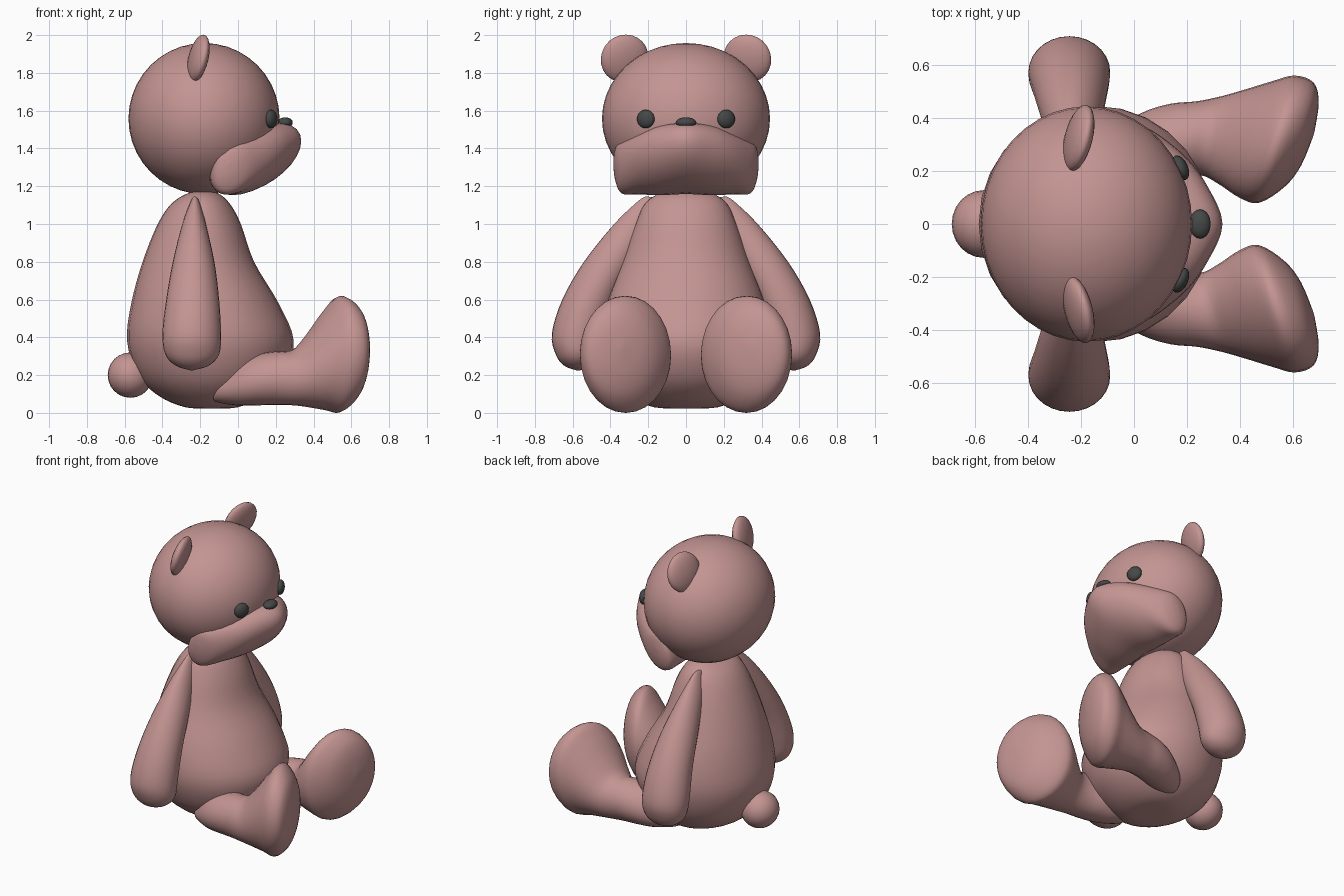
import bpy, bmesh
from math import sin, cos, pi, radians
from mathutils import Vector, Matrix

if "Cube" in bpy.data.objects:
    bpy.data.objects.remove(bpy.data.objects["Cube"])


def material(name, rgb):
    m = bpy.data.materials.new(name)
    m.diffuse_color = (*rgb, 1)
    m.use_nodes = True
    m.node_tree.nodes["Principled BSDF"].inputs["Base Color"].default_value = m.diffuse_color
    return m


FUR = material("rose_fur", (0.55, 0.30, 0.29))
DARK = material("dark_button", (0.06, 0.065, 0.065))


def finish(name, bm, mat):
    bmesh.ops.recalc_face_normals(bm, faces=bm.faces)
    for f in bm.faces:
        f.smooth = True
    me = bpy.data.meshes.new(name)
    bm.to_mesh(me)
    bm.free()
    me.materials.append(mat)
    ob = bpy.data.objects.new(name, me)
    bpy.context.collection.objects.link(ob)
    return ob


def ball(name, center, radii, mat=FUR, rot=Matrix(), seg=32):
    bm = bmesh.new()
    m = Matrix.Translation(center) @ rot @ Matrix.Diagonal((*radii, 1))
    bmesh.ops.create_uvsphere(bm, u_segments=seg, v_segments=seg // 2, radius=1, matrix=m)
    return finish(name, bm, mat)


def spline(rows, steps=4):
    """Smooth curve through all rows of numbers."""
    out = []
    last = len(rows) - 1
    for i in range(last):
        a, b, c, d = (rows[max(i - 1, 0)], rows[i], rows[i + 1], rows[min(i + 2, last)])
        for k in range(steps):
            t = k / steps
            out.append([q + .5 * t * (r - p + t * (2*p - 5*q + 4*r - s + t * (3*(q - r) + s - p)))
                        for p, q, r, s in zip(a, b, c, d)])
    return out + [list(rows[-1])]


def loft(name, axis, rows, side=1, shear=lambda v: v, seg=28):
    """Skin elliptical rings; each row is position on axis, then low/high on the other two axes."""
    others = [i for i in range(3) if i != axis]
    bm = bmesh.new()
    rings = []
    for t, lo1, hi1, lo2, hi2 in spline(rows):
        ring = []
        for k in range(seg):
            a = 2 * pi * k / seg
            v = Vector()
            v[axis] = t
            v[others[0]] = (lo1 + hi1) / 2 + (hi1 - lo1) / 2 * cos(a)
            v[others[1]] = (lo2 + hi2) / 2 + (hi2 - lo2) / 2 * sin(a)
            v = shear(v)
            v.y *= side
            ring.append(bm.verts.new(v))
        rings.append(ring)
    for r0, r1 in zip(rings, rings[1:]):
        for k in range(seg):
            n = (k + 1) % seg
            bm.faces.new((r0[k], r0[n], r1[n], r1[k]))
    bm.faces.new(rings[0])
    bm.faces.new(rings[-1])
    return finish(name, bm, FUR)


# Pear-shaped torso (z, x range, y half-width)
torso = [(.025, -.16, -.12, .02), (.03, -.28, 0, .17), (.09, -.42, .13, .29), (.2, -.53, .24, .39),
         (.38, -.587, .295, .447), (.58, -.565, .215, .42), (.8, -.505, .085, .34),
         (1.0, -.425, .015, .27), (1.11, -.35, -.045, .215), (1.165, -.26, -.11, .13),
         (1.18, -.19, -.175, .01)]
loft("torso", 2, [(z, a, b, -w, w) for z, a, b, w in torso])

# Head and tail
ball("head", (-.18, 0, 1.558), (.4, .445, .4), seg=40)
ball("tail", (-.57, 0, .2), (.12, .128, .12), seg=24)

# Muzzle: rings across y, tilted upward toward the front
half = [(0, -.15, .335, 1.185, 1.515), (.14, -.15, .28, 1.185, 1.515), (.25, -.15, .2, 1.2, 1.49),
        (.34, -.14, .09, 1.215, 1.475), (.375, -.11, .02, 1.29, 1.45), (.385, -.05, -.04, 1.37, 1.38)]
muzzle = [(-r[0], *r[1:]) for r in half[:0:-1]] + half
loft("muzzle", 1, muzzle, shear=lambda v: Vector((v.x, v.y, v.z + .38 * (v.x - .1))))

# Nose
ball("nose", (.25, 0, 1.537), (.04, .055, .028), DARK, seg=20)

# Limb profiles
arm = [(1.145, -.235, -.225, .2, .215), (1.12, -.25, -.205, .14, .255), (1.0, -.295, -.17, .17, .38),
       (.8, -.345, -.125, .27, .54), (.6, -.38, -.1, .37, .655), (.42, -.4, -.09, .43, .71),
       (.31, -.385, -.1, .46, .69), (.25, -.33, -.155, .5, .645), (.225, -.25, -.24, .56, .58)]
leg = [(-.13, .24, .26, .1, .12), (-.1, .16, .34, .06, .18), (0, .14, .42, .04, .27),
       (.1, .15, .455, .04, .31), (.2, .18, .465, .042, .325), (.29, .185, .485, .04, .335),
       (.37, .15, .51, .03, .42), (.46, .1, .54, .015, .54), (.54, .08, .562, .003, .62),
       (.62, .14, .535, .08, .57), (.66, .22, .46, .19, .48), (.675, .33, .35, .33, .36)]

# Paired parts
for label, s in (("left", 1), ("right", -1)):
    loft(label + "_arm", 2, arm, s)
    loft(label + "_leg", 0, leg, s,
         shear=lambda v: Vector((v.x + .28 * (v.y - .32), v.y, v.z)))
    tilt = Vector((1, -.25 * s, -.25)).to_track_quat('X', 'Z').to_matrix().to_4x4()
    ball(label + "_ear", (-.21, .325 * s, 1.876), (.045, .13, .13), rot=tilt, seg=24)
    ball(label + "_eye", (.176, .213 * s, 1.556), (.028, .05, .049), DARK,
         Matrix.Rotation(radians(25) * s, 4, 'Z'), 20)
